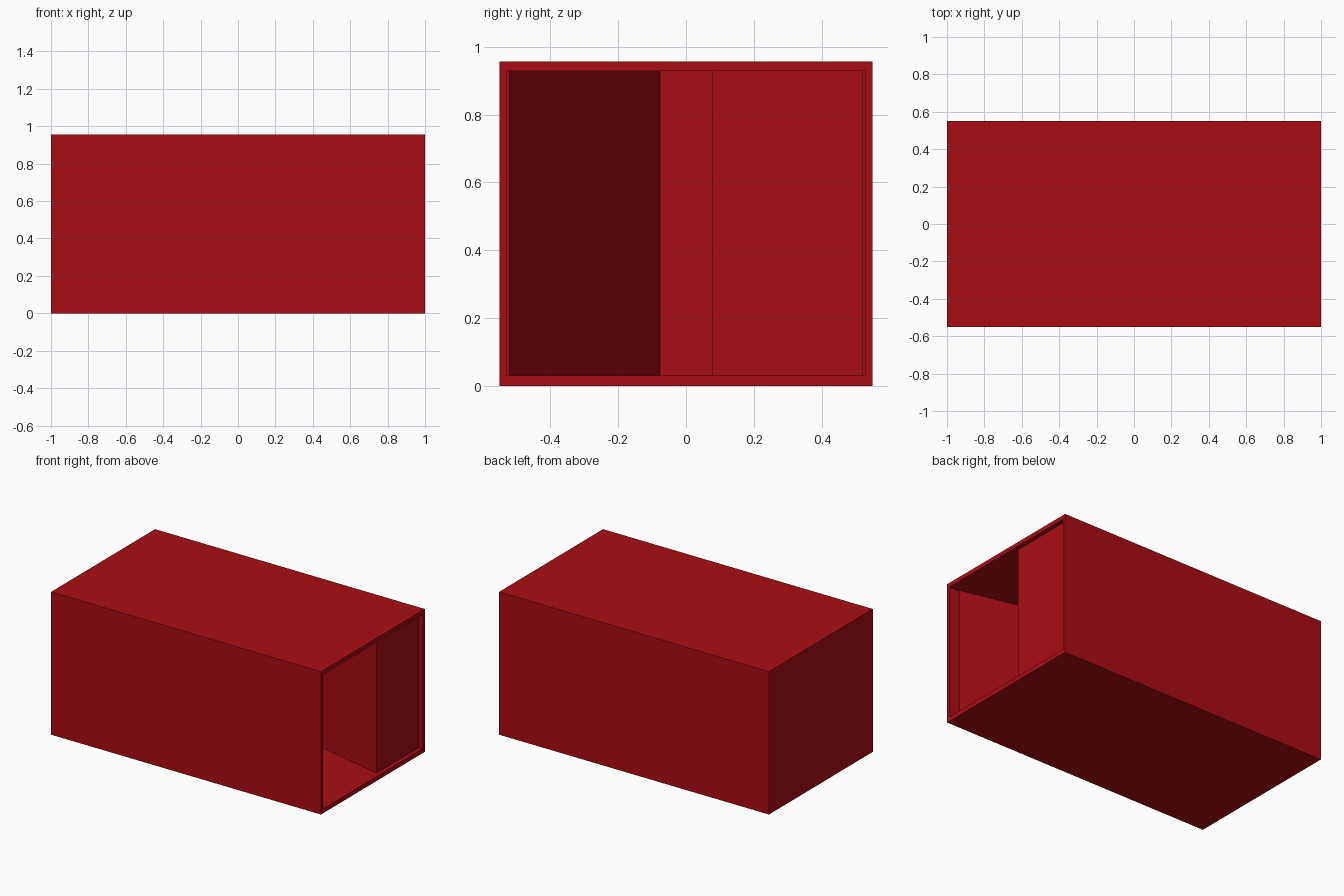
import bpy, bmesh

if "Cube" in bpy.data.objects:
    bpy.data.objects.remove(bpy.data.objects["Cube"])

L, W, H = 1.0, 0.55, 0.957      # half length, half width, height
T = 0.028                       # wall thickness
YI, Z0, Z1 = W - T, 0.03, H - T

red = bpy.data.materials.new("red_paint")
red.diffuse_color = (0.4, 0.004, 0.006, 1)
red.use_nodes = True
red.node_tree.nodes["Principled BSDF"].inputs["Base Color"].default_value = red.diffuse_color


def finish(name, bm):
    bmesh.ops.recalc_face_normals(bm, faces=bm.faces)
    mesh = bpy.data.meshes.new(name)
    bm.to_mesh(mesh)
    bm.free()
    mesh.materials.append(red)
    obj = bpy.data.objects.new(name, mesh)
    bpy.context.collection.objects.link(obj)


def prism(name, outline):
    """Vertical prism between the inner floor and ceiling."""
    bm = bmesh.new()
    face = bm.faces.new([bm.verts.new((x, y, Z0)) for x, y in outline])
    ext = bmesh.ops.extrude_face_region(bm, geom=[face])
    top = [g for g in ext["geom"] if isinstance(g, bmesh.types.BMVert)]
    bmesh.ops.translate(bm, verts=top, vec=(0, 0, Z1 - Z0))
    finish(name, bm)


# Outer casing: box hollowed from its right end
bm = bmesh.new()
bmesh.ops.create_cube(bm, size=2)
for v in bm.verts:
    v.co = (v.co.x * L, v.co.y * W, H if v.co.z > 0 else 0)
end = max(bm.faces, key=lambda f: f.calc_center_median().x)
bmesh.ops.inset_region(bm, faces=[end], thickness=T)
for v in end.verts:
    v.co.z = Z1 if v.co.z > H / 2 else Z0
ext = bmesh.ops.extrude_face_region(bm, geom=[end])
for g in ext["geom"]:
    if isinstance(g, bmesh.types.BMVert):
        g.co.x = -L + T
if end.is_valid:
    bmesh.ops.delete(bm, geom=[end], context="FACES_ONLY")
finish("casing", bm)

# Two opposite wedges leave a slanted passage between them
XE = L - T
TIP = 0.93
for name, s in (("left_wedge", -1), ("right_wedge", 1)):
    prism(name, [(s * XE, s * 0.077), (s * XE, s * YI), (-s * TIP, s * YI)])
